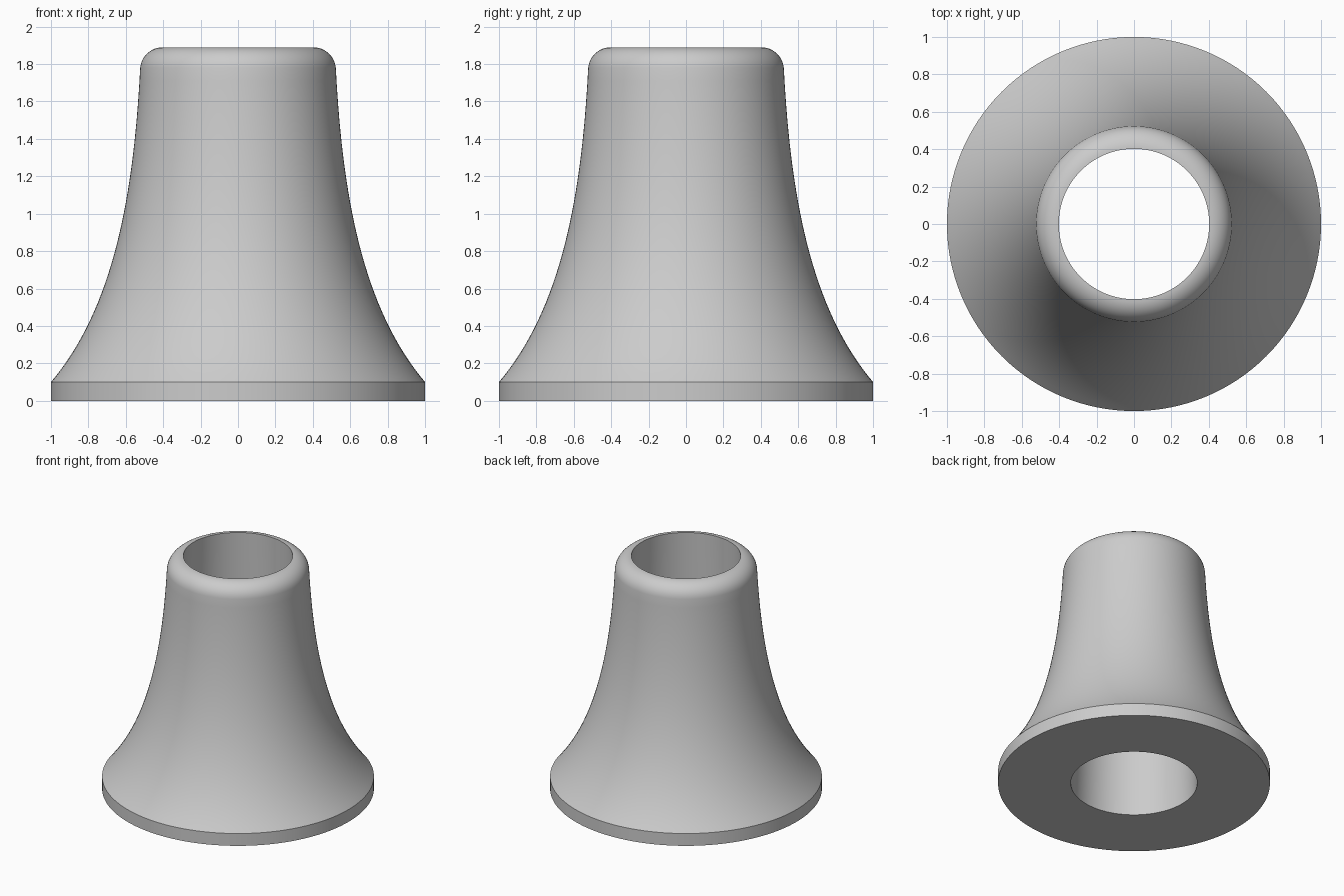
import bpy
import bmesh
import math
from mathutils import Vector, geometry

SEGMENTS = 128

cube = bpy.data.objects.get("Cube")
if cube:
    bpy.data.objects.remove(cube, do_unlink=True)

grey = bpy.data.materials.new("light_grey")
grey.use_nodes = True
colour = (0.6, 0.6, 0.6, 1)
grey.diffuse_color = colour
grey.node_tree.nodes["Principled BSDF"].inputs["Base Color"].default_value = colour

# Base rim, then the concave flare up to the neck
profile = [(0.465, 0), (1, 0)]
flare = geometry.interpolate_bezier(
    Vector((1, 0.1)), Vector((0.68, 0.48)), Vector((0.56, 1.05)), Vector((0.523, 1.78)), 32)
profile += [(p.x, p.y) for p in flare]

# Rounded lip ending at the bore
for i in range(1, 13):
    a = math.radians(5 + 85 * i / 12)
    profile.append((0.402 + 0.121 * math.cos(a), 1.77 + 0.12 * math.sin(a)))

# Lathe the closed profile, tapered bore included
bm = bmesh.new()
rings = []
for s in range(SEGMENTS):
    a = math.tau * s / SEGMENTS
    rings.append([bm.verts.new((r * math.cos(a), r * math.sin(a), z)) for r, z in profile])
for s in range(SEGMENTS):
    here, there = rings[s], rings[(s + 1) % SEGMENTS]
    for i in range(len(profile)):
        j = (i + 1) % len(profile)
        bm.faces.new((here[i], there[i], there[j], here[j]))
bmesh.ops.recalc_face_normals(bm, faces=bm.faces)

mesh = bpy.data.meshes.new("flared_sleeve")
bm.to_mesh(mesh)
bm.free()
mesh.materials.append(grey)
sleeve = bpy.data.objects.new("flared_sleeve", mesh)
bpy.context.collection.objects.link(sleeve)

bpy.context.view_layer.objects.active = sleeve
sleeve.select_set(True)
bpy.ops.object.shade_smooth_by_angle(angle=math.radians(30))
